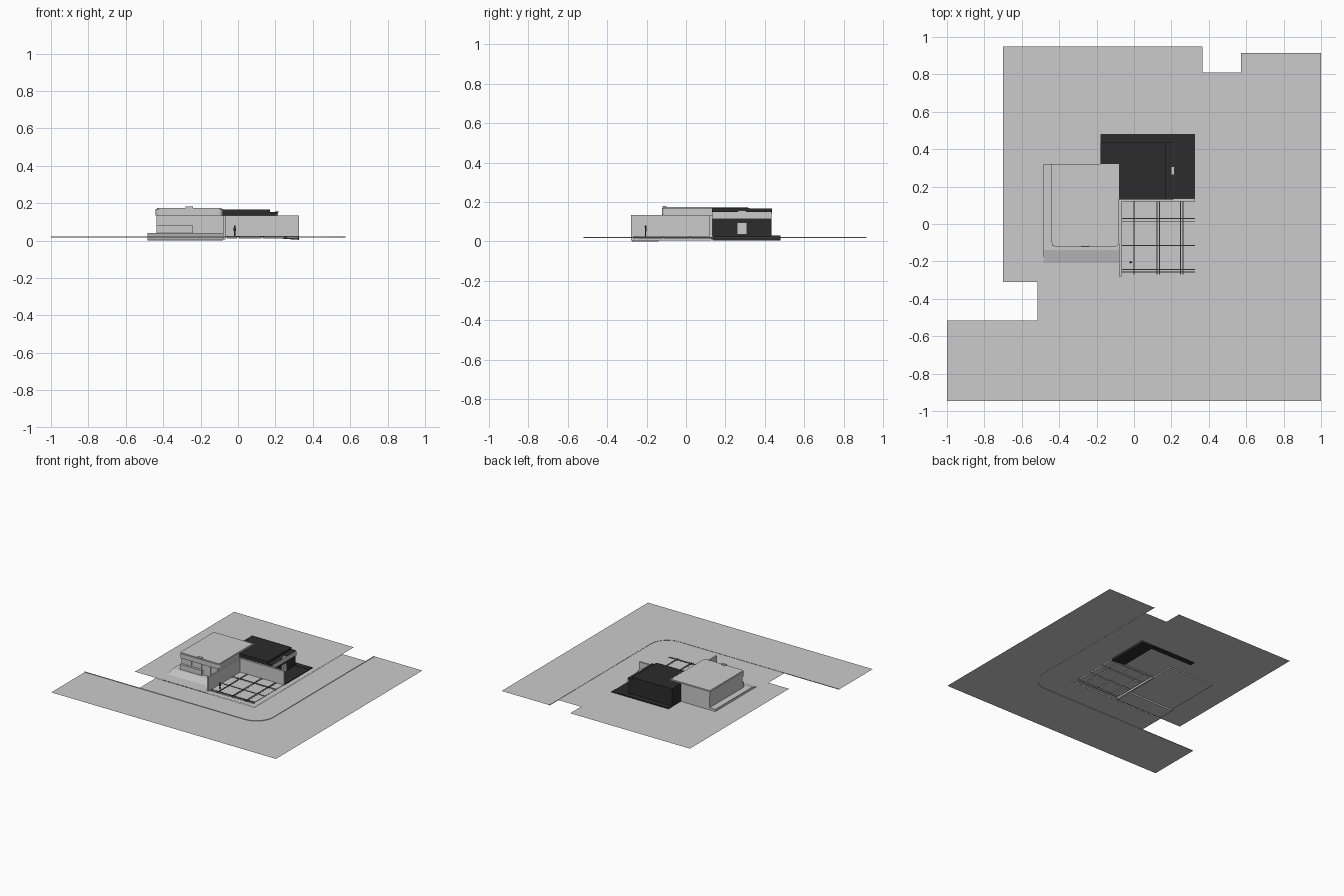
import bpy, bmesh, math

if "Cube" in bpy.data.objects:
    bpy.data.objects.remove(bpy.data.objects["Cube"])


def material(name, v):
    m = bpy.data.materials.new(name)
    m.diffuse_color = (v, v, v, 1)
    m.use_nodes = True
    m.node_tree.nodes["Principled BSDF"].inputs["Base Color"].default_value = m.diffuse_color
    return m


DARK = material("charcoal", 0.025)


def prism(name, pts, z0, z1=None, mat=None):
    """Flat sheet, or an extruded outline when z1 is given."""
    bm = bmesh.new()
    face = bm.faces.new([bm.verts.new((x, y, z0)) for x, y in pts])
    face.normal_update()
    if face.normal.z < 0:
        face.normal_flip()
    if z1 is not None:
        out = bmesh.ops.extrude_face_region(bm, geom=[face], use_keep_orig=True)
        for g in out["geom"]:
            if isinstance(g, bmesh.types.BMVert):
                g.co.z = z1
        bmesh.ops.recalc_face_normals(bm, faces=bm.faces)
    me = bpy.data.meshes.new(name)
    bm.to_mesh(me)
    bm.free()
    ob = bpy.data.objects.new(name, me)
    bpy.context.collection.objects.link(ob)
    if mat:
        me.materials.append(mat)
    return ob


def box(name, x0, x1, y0, y1, z0, z1, mat=None):
    return prism(name, [(x0, y0), (x1, y0), (x1, y1), (x0, y1)], z0, z1, mat)


def arc(cx, cy, r, a0, a1, n=8):
    return [(cx + r * math.cos(math.radians(a0 + (a1 - a0) * i / n)),
             cy + r * math.sin(math.radians(a0 + (a1 - a0) * i / n))) for i in range(n + 1)]


# Ground: street, pavement and lot
corner = arc(0.425, -0.37, 0.15, -90, 0)
prism("street", [(-1, -0.945), (1, -0.945), (1, 0.915), (0.575, 0.915)]
      + corner[::-1] + [(-1, -0.52)], 0.018)
lot_corner = arc(0.345, -0.29, 0.02, -90, 0, 4)
prism("pavement", [(-0.515, -0.52)] + corner + [(0.575, 0.81), (0.365, 0.81)]
      + lot_corner[::-1] + [(-0.515, -0.31)], 0.020)
prism("lot", [(-0.70, -0.31)] + lot_corner + [(0.365, 0.95), (-0.70, 0.95)], 0.022)

# Kerb along the street edge
inner = arc(0.425, -0.37, 0.146, 0, -90)
prism("kerb", [(-1, -0.52)] + corner + [(0.575, 0.915), (0.571, 0.915)]
      + inner + [(-1, -0.516)], 0.017, 0.022)

# Driveway paving with dark joints
xs = [-0.065, 0.0, 0.13, 0.255, 0.325]
ys = [-0.27, -0.25, -0.115, 0.022, 0.125]
for i in range(4):
    for j in range(4):
        box("driveway_slab", xs[i] + 0.005, xs[i + 1] - 0.005,
            ys[j] + 0.005, ys[j + 1] - 0.005, 0.012, 0.025)
for x in xs[1:4]:
    for dx in ([0] if x == 0 else [-0.007, 0.007]):
        box("driveway_joint", x + dx - 0.002, x + dx + 0.002, -0.27, 0.125, 0.021, 0.0255, DARK)
for y in ys[1:4]:
    for dy in ([0] if y == -0.115 else [-0.007, 0.007]):
        box("driveway_joint", -0.065, 0.325, y + dy - 0.002, y + dy + 0.002, 0.021, 0.0255, DARK)

# Sloping front garden and terrace under the light wing
ramp = box("front_slope", -0.485, -0.08, -0.275, -0.14, 0.0, 0.04)
for v in ramp.data.vertices:
    if v.co.y < -0.2 and v.co.z > 0.03:
        v.co.z = 0.004
box("terrace", -0.485, -0.08, -0.14, 0.32, 0.012, 0.04)

# Light wing: recessed body, balcony front, windows
box("light_wing_body", -0.435, -0.08, -0.10, 0.32, 0.03, 0.135)
box("balcony_front", -0.435, -0.24, -0.118, -0.10, 0.04, 0.08)
for x0, x1, z0 in [(-0.42, -0.34, 0.09), (-0.33, -0.25, 0.09), (-0.22, -0.17, 0.045), (-0.16, -0.11, 0.045)]:
    box("window_pane", x0, x1, -0.104, -0.10, z0, 0.125)


def roof_outline(d):
    x0, x1, y0, y1, r = -0.44 + d, -0.08 - d, -0.122 + d, 0.322 - d, 0.025 - d
    return (arc(x0 + r, y0 + r, r, 180, 270, 5) + arc(x1 - r, y0 + r, r, 270, 360, 5)
            + [(x1, y1), (x0, y1)])


# Light roof with rounded front corners and a small front cap
prism("light_roof", roof_outline(0), 0.133, 0.170)
prism("light_roof_top", roof_outline(0.008), 0.170, 0.174)
box("roof_cap", -0.28, -0.24, -0.12, -0.10, 0.172, 0.181)

# Dividing wall and front boundary wall
box("dividing_wall", -0.08, -0.068, -0.28, 0.13, 0.005, 0.135)
box("front_wall", -0.07, 0.325, 0.12, 0.135, 0.015, 0.135)

# Dark wing with its base, patio and roof
box("dark_base", -0.18, 0.325, 0.435, 0.48, 0.019, 0.030, DARK)
patio = box("dark_patio", 0.205, 0.325, 0.135, 0.48, 0.012, 0.028, DARK)
for v in patio.data.vertices:
    if v.co.x > 0.3 and v.co.z < 0.02:
        v.co.z = 0.004
box("dark_wing_body", -0.18, 0.205, 0.135, 0.435, 0.023, 0.138, DARK)
box("dark_roof", -0.18, 0.172, 0.132, 0.437, 0.138, 0.167, DARK)
box("side_canopy", 0.172, 0.212, 0.132, 0.437, 0.138, 0.152, DARK)
box("side_fascia", 0.205, 0.215, 0.133, 0.435, 0.115, 0.150)
box("side_door", 0.204, 0.217, 0.26, 0.31, 0.035, 0.095)
box("side_cap", 0.20, 0.217, 0.265, 0.305, 0.150, 0.158)

# Standing figure on the driveway
box("figure_legs", -0.021, -0.013, -0.208, -0.202, 0.024, 0.05, DARK)
box("figure_torso", -0.023, -0.011, -0.209, -0.201, 0.05, 0.070, DARK)
bpy.ops.mesh.primitive_uv_sphere_add(segments=10, ring_count=6, radius=0.005, location=(-0.017, -0.205, 0.076))
head = bpy.context.object
head.name = "figure_head"
head.data.materials.append(DARK)
bpy.ops.object.shade_smooth_by_angle()
